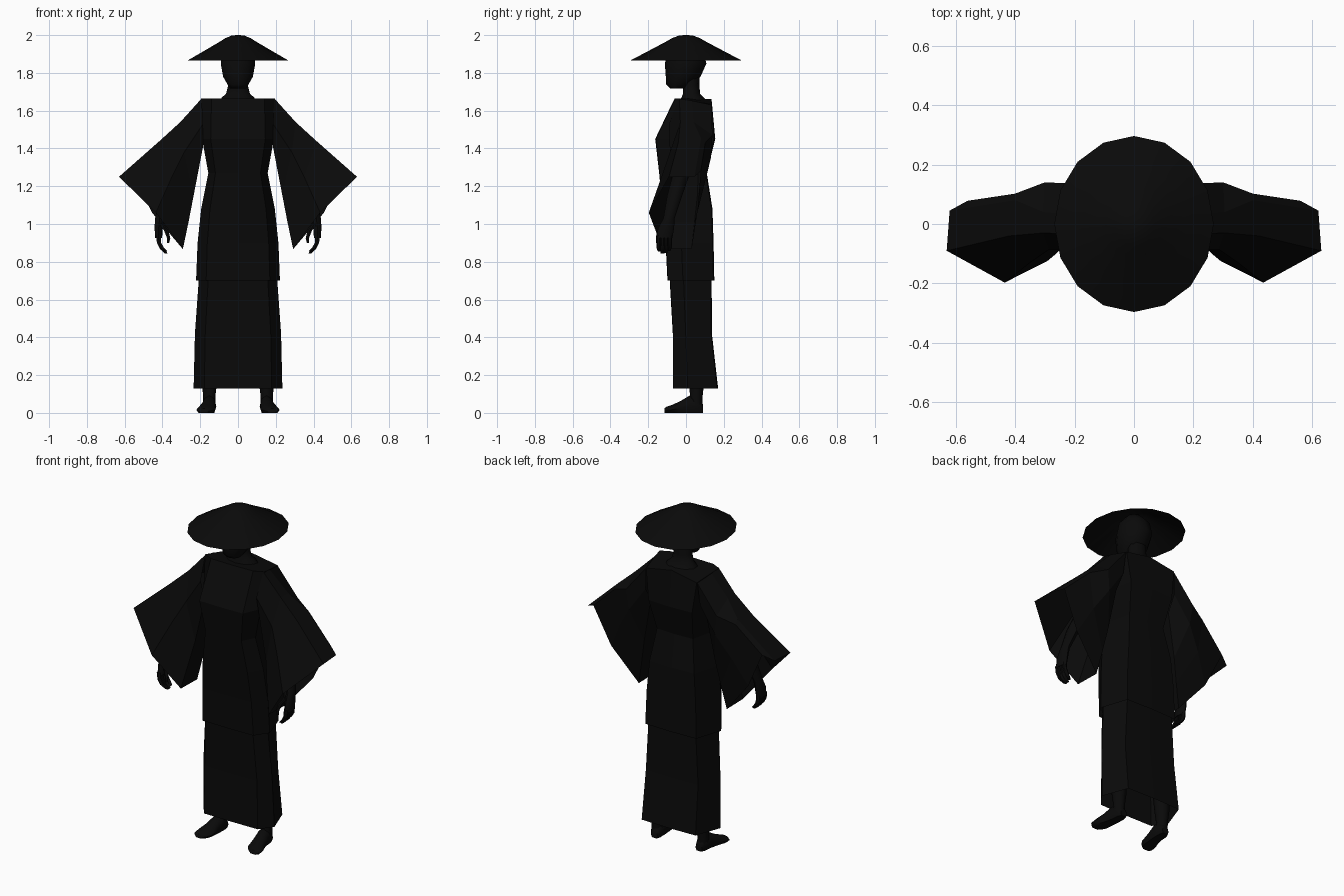
import bpy, bmesh, math

black = bpy.data.materials.new("soft black")
black.diffuse_color = (0.003, 0.003, 0.003, 1)


def loft(name, rings, caps=(True, True), mirror=False, smooth=None):
    """Skin a list of equal-length point rings."""
    bm = bmesh.new()
    vs = [[bm.verts.new(p) for p in r] for r in rings]
    n = len(rings[0])
    for a, b in zip(vs, vs[1:]):
        for i in range(n):
            j = (i + 1) % n
            bm.faces.new((a[i], a[j], b[j], b[i]))
    if caps[0]:
        bm.faces.new(vs[0][::-1])
    if caps[1]:
        bm.faces.new(vs[-1])
    bmesh.ops.recalc_face_normals(bm, faces=bm.faces)
    me = bpy.data.meshes.new(name)
    bm.to_mesh(me)
    bm.free()
    me.materials.append(black)
    ob = bpy.data.objects.new(name, me)
    bpy.context.collection.objects.link(ob)
    if mirror:
        ob.modifiers.new("mirror", 'MIRROR').use_axis[0] = True
    if smooth:
        bpy.ops.object.select_all(action='DESELECT')
        ob.select_set(True)
        bpy.context.view_layer.objects.active = ob
        bpy.ops.object.shade_smooth_by_angle(angle=math.radians(smooth))
    return ob


def oval(cx, cy, z, rx, ry, n=10):
    return [(cx + rx * math.sin(2 * math.pi * i / n),
             cy + ry * math.cos(2 * math.pi * i / n), z) for i in range(n)]


def upright(cx, y, z0, z1, rx, n=8):
    """Ring in the x-z plane, flattened at the sole."""
    h = (z1 - z0) / 2
    return [(cx + rx * math.cos(2 * math.pi * i / n), y,
             max(z0, z0 + h * 0.8 + h * 1.2 * math.sin(2 * math.pi * i / n)))
            for i in range(n)]


def both_sides(half):
    """Close a half section, given from centre front to centre back."""
    return half + [(-x, y, z) for x, y, z in half[-2:0:-1]]


def robe(z, w, yf, yb):
    """Eight-point robe section: wide front, side edges, squarer back."""
    d = yb - yf
    return both_sides([(0, yf, z), (0.76 * w, yf + 0.01 * d, z),
                       (w, yf + 0.33 * d, z), (0.76 * w, yb - 0.02 * d, z),
                       (0, yb, z)])


# Straw hat: sixteen-sided open cone with rounded crown
loft("hat", [oval(0, 0, z, 0.268 * s, 0.296 * s, 16) for s, z in
             ((1, 1.865), (0.66, 1.918), (0.36, 1.965), (0.25, 1.984),
              (0.13, 1.997), (0.04, 2.0))],
     caps=(False, True), smooth=40)

# Head with jutting chin
loft("head", [oval(0, y, z, rx, ry) for z, y, rx, ry in
              ((1.718, -0.045, 0.045, 0.04), (1.738, -0.035, 0.058, 0.07),
               (1.78, -0.015, 0.083, 0.092), (1.85, -0.002, 0.096, 0.11),
               (1.92, 0.0, 0.085, 0.09), (1.97, 0.0, 0.04, 0.04))], smooth=50)
loft("neck", [oval(0, y, z, rx, ry) for z, y, rx, ry in
              ((1.64, 0.045, 0.10, 0.075), (1.668, 0.035, 0.092, 0.06),
               (1.69, 0.03, 0.066, 0.045), (1.73, 0.028, 0.056, 0.043),
               (1.80, 0.02, 0.055, 0.05))], caps=(False, False), smooth=50)

# Jacket body, hem to shoulders; shoulders drop towards the back corners
shoulders = both_sides([(0, -0.06, 1.665), (0.14, -0.057, 1.665),
                        (0.197, -0.03, 1.665), (0.168, 0.138, 1.632),
                        (0, 0.135, 1.662)])
loft("jacket", [robe(*r) for r in
                ((0.70, 0.222, -0.098, 0.15), (0.90, 0.214, -0.108, 0.146),
                 (1.08, 0.195, -0.125, 0.14), (1.27, 0.157, -0.142, 0.11),
                 (1.45, 0.19, -0.163, 0.155))] + [shoulders],
     caps=(False, True))

# Long skirt, open at the hem
loft("skirt", [robe(*r) for r in
               ((0.13, 0.235, -0.07, 0.17), (0.42, 0.228, -0.07, 0.137),
                (0.70, 0.208, -0.086, 0.136), (0.78, 0.2, -0.088, 0.132))],
     caps=(False, False))

# Wide hanging sleeves: shoulder, upper arm, elbow and open cuff sections
loft("sleeve", [
    [(0.19, 0.03, 1.653), (0.192, -0.035, 1.665), (0.185, -0.09, 1.53),
     (0.185, -0.05, 1.41), (0.185, 0.07, 1.41), (0.18, 0.125, 1.50),
     (0.17, 0.135, 1.63)],
    [(0.305, 0.04, 1.54), (0.305, -0.03, 1.54), (0.285, -0.085, 1.38),
     (0.235, -0.07, 1.15), (0.235, 0.06, 1.15), (0.285, 0.132, 1.35),
     (0.30, 0.14, 1.47)],
    [(0.40, 0.08, 1.453), (0.42, -0.04, 1.435), (0.35, -0.13, 1.25),
     (0.262, -0.10, 1.01), (0.262, 0.045, 1.01), (0.37, 0.10, 1.22),
     (0.40, 0.102, 1.43)],
    [(0.62, 0.045, 1.25), (0.63, -0.09, 1.25), (0.435, -0.197, 1.06),
     (0.292, -0.125, 0.87), (0.292, 0.03, 0.867), (0.455, 0.06, 1.06),
     (0.56, 0.078, 1.28)]],
    caps=(False, False), mirror=True)

# Forearm and palm
loft("arm", [oval(x, y, z, rx, ry, 8) for x, y, z, rx, ry in
             ((0.33, -0.02, 1.28, 0.04, 0.045), (0.38, -0.06, 1.15, 0.035, 0.04),
              (0.415, -0.09, 1.03, 0.024, 0.03), (0.42, -0.105, 0.98, 0.022, 0.042),
              (0.42, -0.115, 0.925, 0.018, 0.043))], mirror=True, smooth=50)

# Curled fingers and thumb
for i in range(4):
    y = -0.145 + 0.02 * i
    drop = 0.01 * abs(i - 1.4)
    loft(f"finger_{i + 1}", [oval(x, yy, z, r, 0.011, 6) for x, yy, z, r in
                             ((0.422, y, 0.94, 0.014), (0.418, y, 0.90, 0.013),
                              (0.402, y, 0.865 + drop / 2, 0.012),
                              (0.38, 0.7 * y - 0.036, 0.84 + drop, 0.008))],
         mirror=True, smooth=50)
loft("thumb", [oval(x, y, z, r, r, 6) for x, y, z, r in
               ((0.405, -0.12, 1.0, 0.014), (0.38, -0.14, 0.965, 0.013),
                (0.367, -0.15, 0.925, 0.01), (0.37, -0.152, 0.90, 0.006))],
     mirror=True, smooth=50)

# Lower legs and bare feet turned slightly outward
loft("leg", [oval(0.152, y, z, rx, ry, 8) for y, z, rx, ry in
             ((0.05, 0.04, 0.033, 0.036), (0.055, 0.09, 0.032, 0.033),
              (0.055, 0.15, 0.04, 0.04), (0.05, 0.30, 0.05, 0.052))],
     caps=(False, False), mirror=True, smooth=50)
loft("foot", [upright(x, y, 0.0, z, r) for x, y, z, r in
              ((0.148, 0.09, 0.045, 0.022), (0.15, 0.065, 0.085, 0.035),
               (0.152, 0.02, 0.092, 0.037), (0.16, -0.03, 0.062, 0.043),
               (0.17, -0.075, 0.042, 0.05), (0.178, -0.1, 0.034, 0.042),
               (0.18, -0.115, 0.024, 0.025))], mirror=True, smooth=50)
